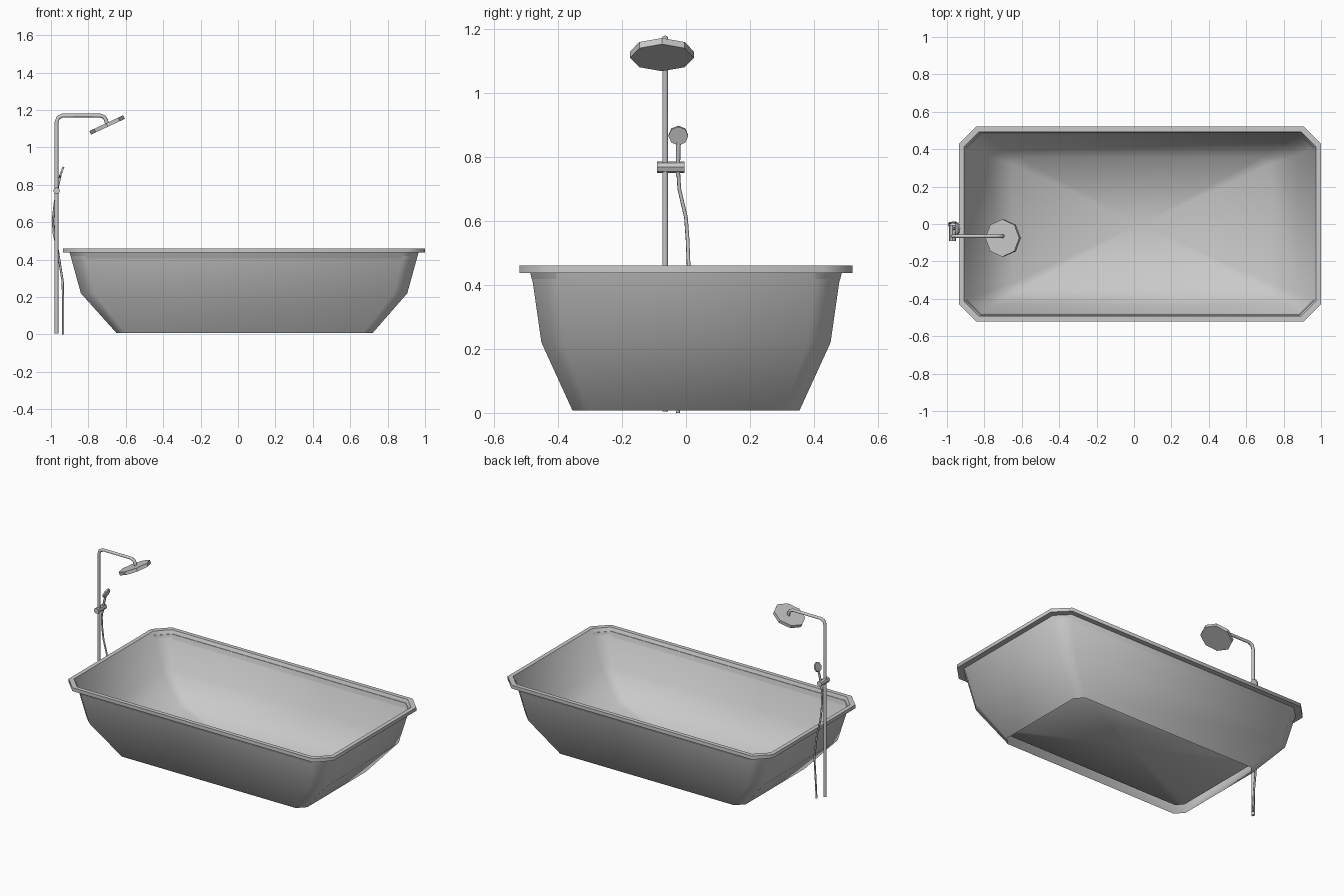
import bpy
import bmesh
from math import radians

if "Cube" in bpy.data.objects:
    bpy.data.objects.remove(bpy.data.objects["Cube"], do_unlink=True)

grey = bpy.data.materials.new("plain_grey")
grey.use_nodes = True
grey.diffuse_color = (0.588, 0.588, 0.588, 1)
grey.node_tree.nodes["Principled BSDF"].inputs["Base Color"].default_value = grey.diffuse_color


def octagon(bm, x0, x1, y, cut, z):
    """Ring of vertices: a rectangle with cut corners."""
    points = [(x0 + cut, -y), (x1 - cut, -y), (x1, cut - y), (x1, y - cut),
              (x1 - cut, y), (x0 + cut, y), (x0, y - cut), (x0, cut - y)]
    return [bm.verts.new((px, py, z)) for px, py in points]


def tube(name, points, radius):
    curve = bpy.data.curves.new(name, 'CURVE')
    curve.dimensions = '3D'
    curve.bevel_depth = radius
    curve.bevel_resolution = 1
    curve.use_fill_caps = True
    spline = curve.splines.new('POLY')
    spline.points.add(len(points) - 1)
    for point, co in zip(spline.points, points):
        point.co = (*co, 1)
    obj = bpy.data.objects.new(name, curve)
    bpy.context.collection.objects.link(obj)
    curve.materials.append(grey)


def disc(name, location, radius, depth, rotation):
    bpy.ops.mesh.primitive_cylinder_add(vertices=8, radius=radius, depth=depth,
                                        location=location, rotation=rotation)
    obj = bpy.context.object
    obj.name = name
    obj.data.materials.append(grey)
    bpy.ops.object.shade_smooth_by_angle(angle=radians(30))


# Bathtub shell, from the open base up the outside, over the rim, down to the floor
bm = bmesh.new()
sections = [
    (-0.65, 0.72, 0.355, 0.05, 0.008),
    (-0.84, 0.905, 0.452, 0.07, 0.22),
    (-0.90, 0.965, 0.483, 0.08, 0.437),
    (-0.935, 1.0, 0.52, 0.09, 0.437),
    (-0.935, 1.0, 0.52, 0.09, 0.46),
    (-0.908, 0.973, 0.493, 0.08, 0.46),
    (-0.81, 0.875, 0.432, 0.06, 0.23),
    (-0.65, 0.72, 0.355, 0.04, 0.07),
]
rings = [octagon(bm, *section) for section in sections]
for low, high in zip(rings, rings[1:]):
    for i in range(8):
        j = (i + 1) % 8
        bm.faces.new((low[i], low[j], high[j], high[i]))
centre = bm.verts.new((0.035, 0, 0.07))
for i in range(8):
    bm.faces.new((rings[-1][i], rings[-1][(i + 1) % 8], centre))

# Smooth walls and floor, crisp rim
for face in bm.faces:
    face.smooth = True
for ring in rings[2:6]:
    for i in range(8):
        bm.edges.get((ring[i], ring[(i + 1) % 8])).smooth = False
mesh = bpy.data.meshes.new("bathtub")
bm.to_mesh(mesh)
bm.free()
mesh.materials.append(grey)
bathtub = bpy.data.objects.new("bathtub", mesh)
bpy.context.collection.objects.link(bathtub)

# Standing pipe with the overhead arm
pole_y = -0.065
arm = [(-0.97, 0.004), (-0.97, 1.135), (-0.962, 1.158), (-0.94, 1.17), (-0.735, 1.17),
       (-0.715, 1.162), (-0.705, 1.145), (-0.70, 1.122)]
tube("shower_pipe", [(x, pole_y, z) for x, z in arm], 0.0105)

# Overhead shower head
disc("shower_head", (-0.70, -0.075, 1.12), 0.1, 0.021, (0, radians(-25), 0))

# Clamp, hand shower and hose
disc("clamp", (-0.97, -0.048, 0.768), 0.018, 0.086, (radians(90), 0, 0))
tube("hand_shower_handle", [(-0.97, -0.025, 0.74), (-0.963, -0.025, 0.79),
                            (-0.95, -0.023, 0.85)], 0.007)
disc("hand_shower_head", (-0.944, -0.024, 0.867), 0.031, 0.01, (0, radians(110), 0))
tube("hose", [(-0.97, -0.024, 0.75), (-0.98, -0.021, 0.70), (-0.99, 0, 0.61),
              (-0.985, 0.005, 0.54), (-0.962, 0.009, 0.44), (-0.937, 0, 0.28),
              (-0.935, -0.015, 0.14), (-0.935, -0.025, 0)], 0.006)
